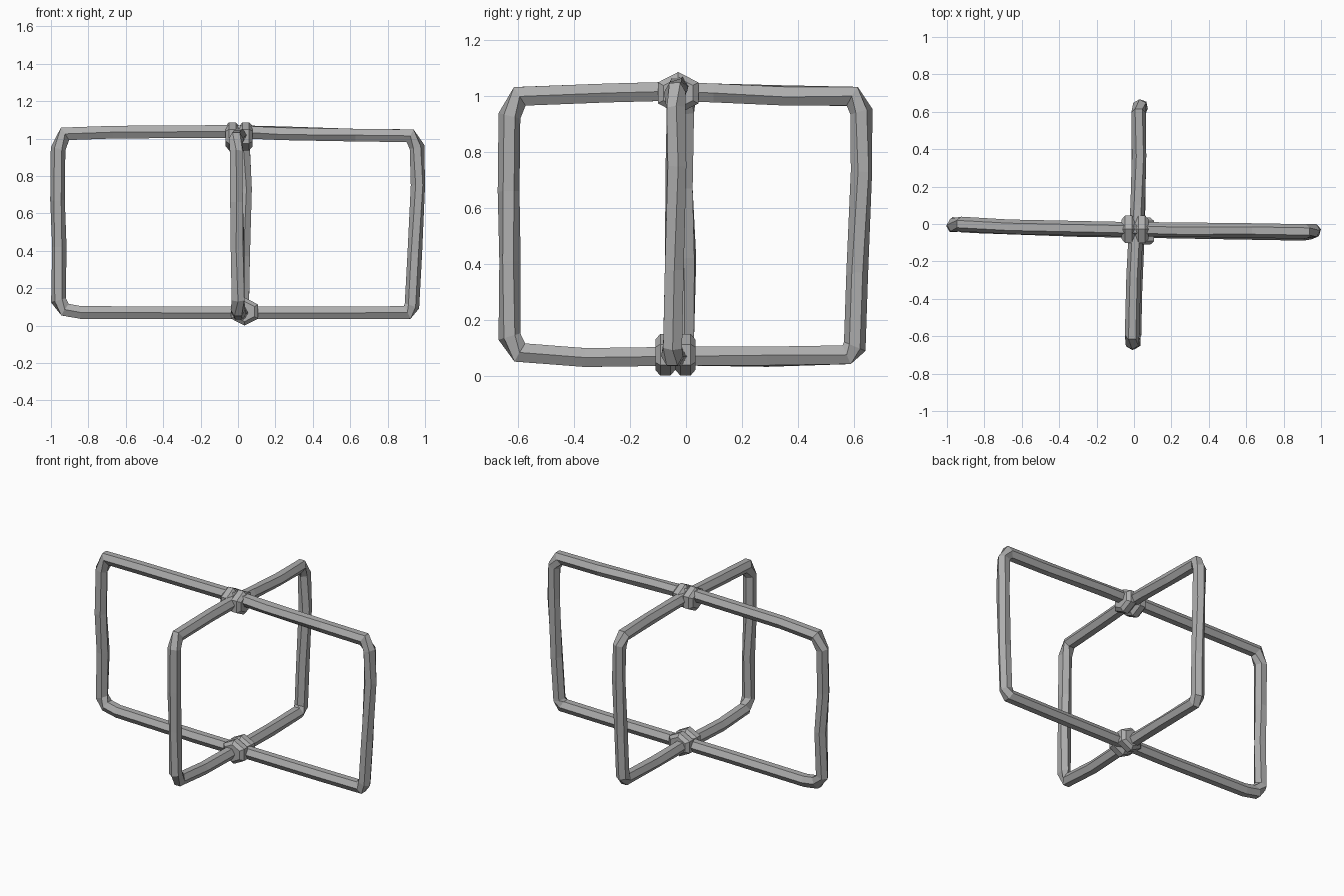
import bpy, bmesh, math
from mathutils import Vector

if "Cube" in bpy.data.objects:
    bpy.data.objects.remove(bpy.data.objects["Cube"])

grey = bpy.data.materials.new("stick grey")
grey.diffuse_color = (0.42, 0.42, 0.42, 1)
grey.use_nodes = True
grey.node_tree.nodes["Principled BSDF"].inputs["Base Color"].default_value = grey.diffuse_color


def finish(name, bm):
    bmesh.ops.recalc_face_normals(bm, faces=bm.faces)
    me = bpy.data.meshes.new(name)
    bm.to_mesh(me)
    bm.free()
    me.materials.append(grey)
    ob = bpy.data.objects.new(name, me)
    bpy.context.collection.objects.link(ob)
    return ob


def bridge(bm, rings, closed):
    n = len(rings[0])
    for i in range(len(rings) if closed else len(rings) - 1):
        a, b = rings[i], rings[(i + 1) % len(rings)]
        for k in range(n):
            bm.faces.new((a[k], a[(k + 1) % n], b[(k + 1) % n], b[k]))


def bent_loop(name, stations, side, r):
    """Six-sided stick along a closed path; each station is (point, twist in degrees)."""
    bm = bmesh.new()
    rings = []
    pts = [Vector(s[0]) for s in stations]
    for i, p in enumerate(pts):
        d0 = (p - pts[i - 1]).normalized()
        d1 = (pts[(i + 1) % len(pts)] - p).normalized()
        t = (d0 + d1).normalized()
        miter = 1 / max(0.6, t.dot(d1))
        u = (side - t * side.dot(t)).normalized()
        v = t.cross(u) * miter
        ring = []
        for k in range(6):
            a = math.radians(60 * k + stations[i][1])
            ring.append(bm.verts.new(p + r * (math.cos(a) * u + math.sin(a) * v)))
        rings.append(ring)
    bridge(bm, rings, True)
    return finish(name, bm)


def lashing(name, center, axis):
    """Faceted six-sided band wrapped round a crossing."""
    bm = bmesh.new()
    rings = []
    for off, r in ((-.036, .054), (-.018, .075), (.018, .075), (.036, .054)):
        ring = []
        for k in range(6):
            a = math.radians(60 * k + 30)
            w, h = 1.12 * r * math.cos(a), r * math.sin(a)
            q = (off, w, h) if axis == "x" else (w, off, h)
            ring.append(bm.verts.new(Vector(center) + Vector(q)))
        rings.append(ring)
    bridge(bm, rings, False)
    bm.faces.new(rings[0])
    bm.faces.new(rings[-1])
    return finish(name, bm)


# long frame, running left to right: (x, z, y, twist)
long_path = [(-.962, .945, -.005, 30), (-.925, 1.025, 0, 0), (-.67, 1.034, -.015, 0),
             (-.05, 1.038, -.028, 0), (.24, 1.028, -.03, 10), (.63, 1.018, -.035, 0),
             (.92, 1.015, -.04, 0), (.957, .955, -.035, 30), (.962, .75, -.036, 18),
             (.945, .38, -.042, 30), (.93, .105, -.048, 30), (.905, .07, -.05, 0),
             (.62, .068, -.045, 0), (.05, .068, -.035, 0), (-.28, .068, -.03, 0),
             (-.84, .07, -.01, 0), (-.925, .085, -.005, 0), (-.96, .135, -.005, 30),
             (-.955, .42, 0, 20), (-.965, .67, -.01, 30)]
bent_loop("long_frame", [((x, y, z), t) for x, z, y, t in long_path], Vector((0, 1, 0)), .039)

# short frame, running front to back: (y, z, x, twist)
short_path = [(-.632, .93, -.01, 30), (-.595, 1.0, -.01, 0), (-.28, 1.012, -.002, 0),
              (-.05, 1.018, .01, 0), (.1, 1.012, .02, 0), (.36, 1.003, .027, 8),
              (.595, 1.0, .025, 0), (.628, .945, .03, 30), (.628, .73, .037, 18),
              (.613, .37, .03, 30), (.604, .105, .025, 30), (.575, .075, .025, 0),
              (.29, .068, .025, 8), (0, .07, .02, 0), (-.36, .065, .005, 0),
              (-.595, .083, 0, 0), (-.632, .14, 0, 30), (-.63, .41, -.002, 18),
              (-.635, .66, -.008, 30)]
bent_loop("short_frame", [((x, y, z), t) for y, z, x, t in short_path], Vector((1, 0, 0)), .039)

# paired lashings at the upper and lower crossings
for i, s in enumerate((-.036, .036)):
    lashing(f"upper_lashing_{i}", (.006 + s, -.028, 1.012), "x")
    lashing(f"lower_lashing_{i}", (.035, -.038 + s, .075), "y")
